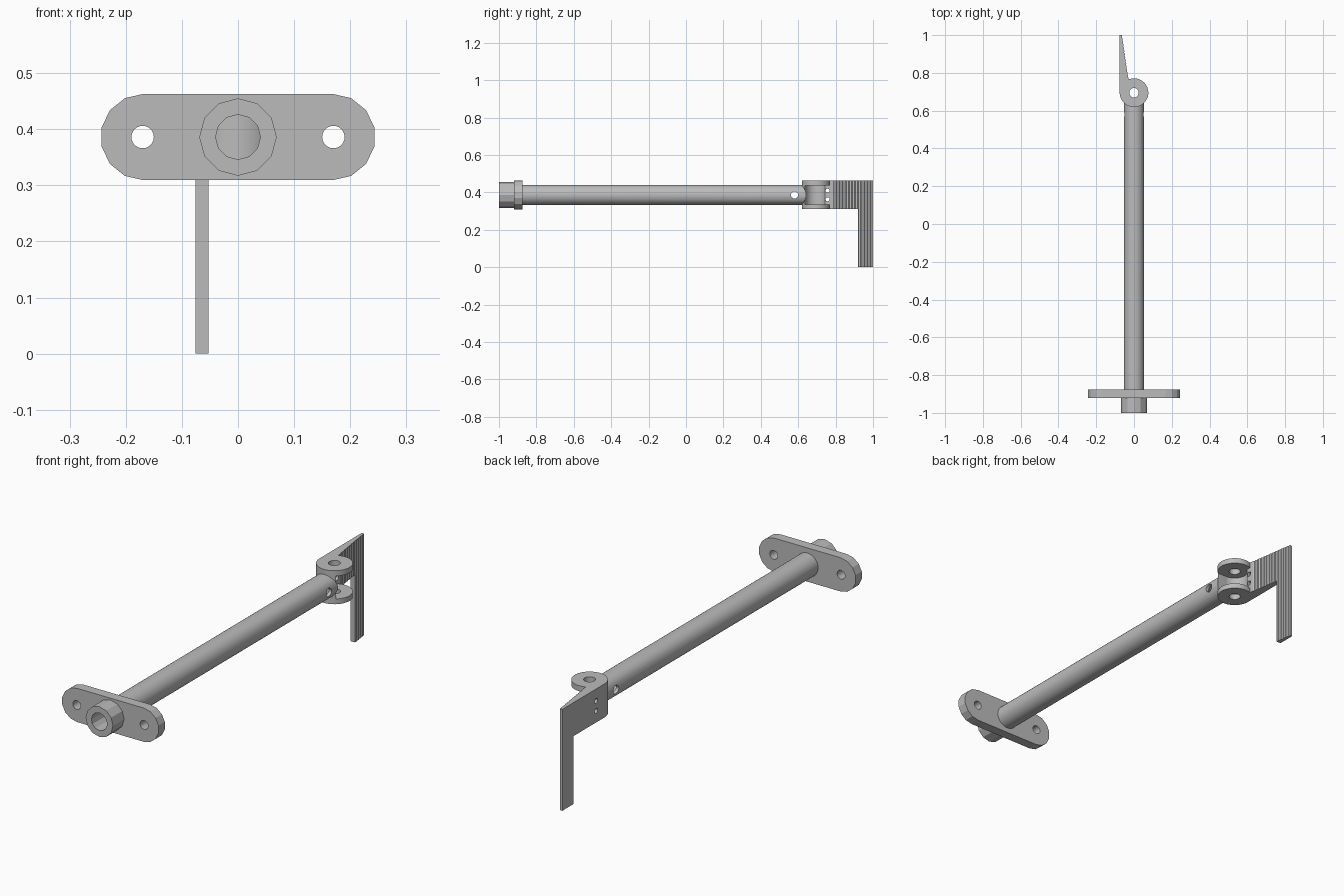
import bpy, bmesh, math
from mathutils import Matrix, Vector

cube = bpy.data.objects.get("Cube")
if cube:
    bpy.data.objects.remove(cube, do_unlink=True)

steel = bpy.data.materials.new("grey_steel")
steel.use_nodes = True
GREY = (0.5, 0.5, 0.5, 1)
steel.diffuse_color = GREY
steel.node_tree.nodes["Principled BSDF"].inputs["Base Color"].default_value = GREY

MID = 0.386           # height of the rod axis
HINGE_Y = 0.695       # pivot position
TOP, BOTTOM = 0.463, 0.31
HINGE_R = 0.076


def prism(name, points, vec):
    """Closed outline pushed along vec."""
    bm = bmesh.new()
    face = bm.faces.new([bm.verts.new(p) for p in points])
    new = bmesh.ops.extrude_face_region(bm, geom=[face])["geom"]
    bmesh.ops.translate(bm, vec=vec, verts=[v for v in new if isinstance(v, bmesh.types.BMVert)])
    bmesh.ops.recalc_face_normals(bm, faces=bm.faces)
    mesh = bpy.data.meshes.new(name)
    bm.to_mesh(mesh)
    bm.free()
    mesh.materials.append(steel)
    obj = bpy.data.objects.new(name, mesh)
    bpy.context.collection.objects.link(obj)
    return obj


def cylinder(name, axis, start, length, radius, sides):
    """Cylinder from start along the x, y or z axis."""
    i = "xyz".index(axis)
    pts = []
    for k in range(sides):
        a = math.tau * k / sides
        p = Vector(start)
        p[(i + 1) % 3] += radius * math.cos(a)
        p[(i + 2) % 3] += radius * math.sin(a)
        pts.append(p)
    vec = Vector((0, 0, 0))
    vec[i] = length
    return prism(name, pts, vec)


def box(name, lo, hi):
    (x0, y0, z0), (x1, y1, z1) = lo, hi
    return prism(name, [(x0, y0, z0), (x1, y0, z0), (x1, y1, z0), (x0, y1, z0)], (0, 0, z1 - z0))


def cut(obj, *cutters):
    for c in cutters:
        mod = obj.modifiers.new("cut", "BOOLEAN")
        mod.object, mod.operation, mod.solver = c, "DIFFERENCE", "EXACT"
    bpy.context.view_layer.update()
    graph = bpy.context.evaluated_depsgraph_get()
    mesh = bpy.data.meshes.new_from_object(obj.evaluated_get(graph))
    obj.modifiers.clear()
    obj.data = mesh
    for c in cutters:
        bpy.data.objects.remove(c, do_unlink=True)


def smooth(obj, degrees):
    bpy.ops.object.select_all(action="DESELECT")
    obj.select_set(True)
    bpy.context.view_layer.objects.active = obj
    bpy.ops.object.shade_smooth_by_angle(angle=math.radians(degrees))


# Mounting flange with rounded ends and two bolt holes
outline = []
for side in (0, 1):
    for k in range(8):
        a = math.pi * (k / 7 + side - 0.5)
        cx = 0.168 if side == 0 else -0.168
        outline.append((cx + 0.077 * math.cos(a), -0.92, MID + 0.077 * math.sin(a)))
flange = prism("mounting_flange", outline, (0, 0.045, 0))
cut(flange, *[cylinder("bolt_cutter", "y", (x, -1, MID), 0.3, 0.02, 24) for x in (-0.17, 0.17)],
    cylinder("bore_cutter", "y", (0, -1.1, MID), 0.4, 0.04, 12))

# Twelve-sided collar in front of the flange
collar = cylinder("front_collar", "y", (0, -1, MID), 0.08, 0.069, 12)
cut(collar, cylinder("bore_cutter", "y", (0, -1.1, MID), 0.4, 0.04, 12))

# Hollow rod, saddle-cut to meet the hinge, with a cross hole
rod = cylinder("rod", "y", (0, -0.876, MID), 1.55, 0.054, 32)
cut(rod, cylinder("bore_cutter", "y", (0, -1.1, MID), 2, 0.04, 12),
    cylinder("saddle_cutter", "z", (0, HINGE_Y, 0.2), 0.4, HINGE_R - 0.001, 48),
    cylinder("cross_cutter", "x", (-0.2, 0.58, MID), 0.4, 0.019, 24))
smooth(rod, 25)

# Hinge and hooked blade share one outline: round knuckle, then a toothed taper
profile = []
for k in range(33):
    a = math.radians(180 + 293 * k / 32)
    profile.append((HINGE_R * math.cos(a), HINGE_Y + HINGE_R * math.sin(a), 0))
TEETH = 13
for k in range(TEETH):
    y = 0.785 + 0.215 * k / TEETH
    x = -0.031 - 0.032 * k / TEETH
    profile += [(x, y, 0), (x - 0.004, y + 0.006, 0)]
profile += [(-0.064, 1, 0), (-HINGE_R, 1, 0)]
blade = prism("hinge_and_hook", profile, (0, 0, TOP))
cut(blade,
    box("underside_cutter", (-0.3, 0.5, -0.1), (0.3, 0.92, BOTTOM)),
    cylinder("pocket_cutter", "z", (0, HINGE_Y, 0.334), 0.104, 0.058, 32),
    box("slot_cutter", (0, 0.637, 0.334), (0.2, 0.74, 0.438)),
    box("mouth_cutter", (-0.03, 0.68, 0.334), (0.2, 0.8, 0.438)),
    cylinder("pivot_cutter", "z", (0, HINGE_Y, 0.2), 0.4, 0.025, 24),
    *[cylinder("screw_cutter", "x", (-0.2, 0.757, MID + d), 0.3, 0.011, 16) for d in (-0.023, 0.023)])
smooth(blade, 20)
